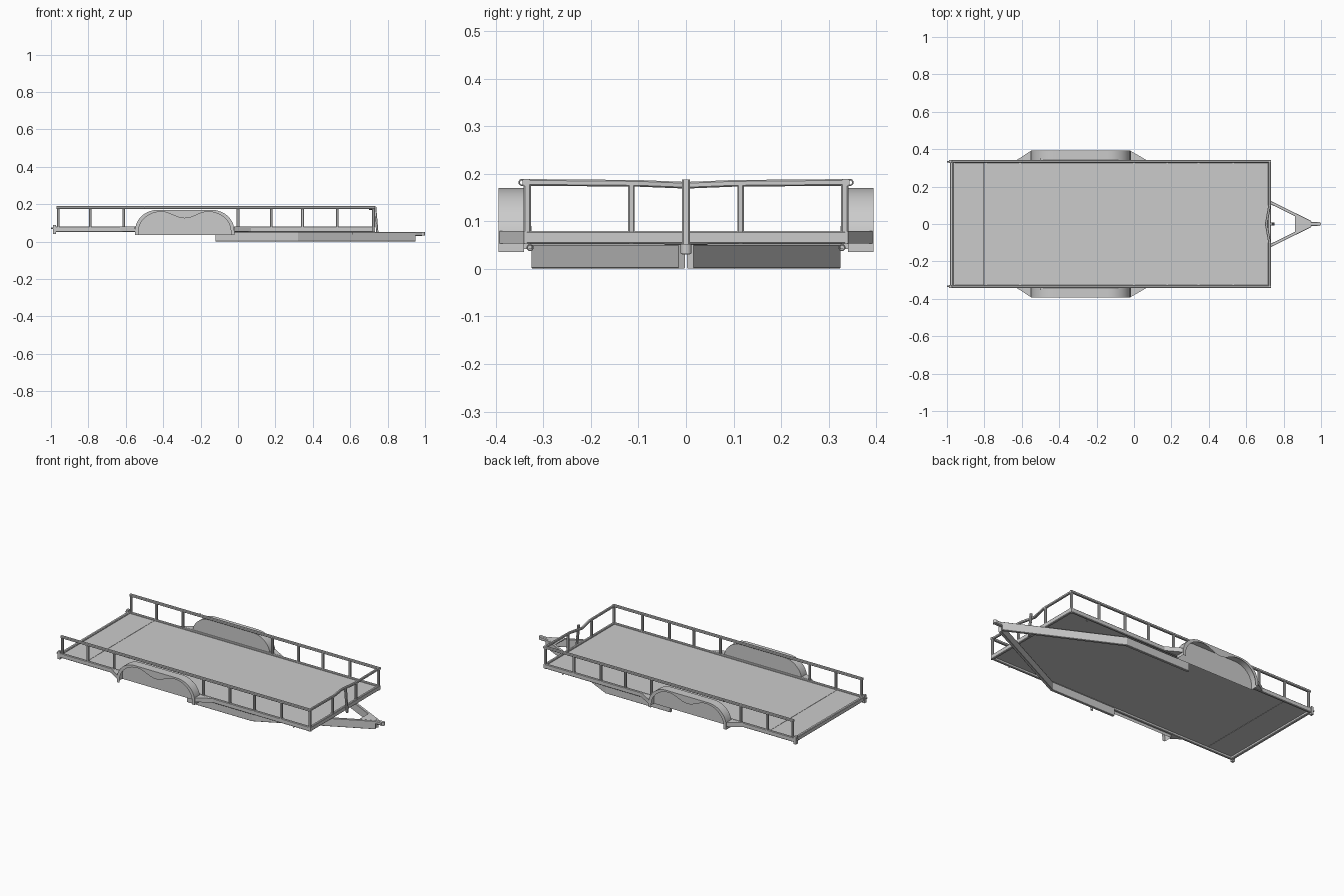
import bpy, bmesh, math
from mathutils import Vector

if "Cube" in bpy.data.objects:
    bpy.data.objects.remove(bpy.data.objects["Cube"])


def finish(name, bm, smooth=False):
    bmesh.ops.recalc_face_normals(bm, faces=bm.faces)
    me = bpy.data.meshes.new(name)
    bm.to_mesh(me)
    bm.free()
    ob = bpy.data.objects.new(name, me)
    bpy.context.collection.objects.link(ob)
    if smooth:
        for o in bpy.context.selected_objects:
            o.select_set(False)
        ob.select_set(True)
        bpy.context.view_layer.objects.active = ob
        bpy.ops.object.shade_smooth_by_angle(angle=math.radians(35))
    return ob


def sweep(name, pts, w, h, chamfer=0.2):
    """Tube with a chamfered rectangular section along a mitred path."""
    pts = [Vector(p) for p in pts]
    c = min(w, h) * chamfer
    a, b = w / 2, h / 2
    section = [(a, -b + c), (a, b - c), (a - c, b), (-a + c, b),
               (-a, b - c), (-a, -b + c), (-a + c, -b), (a - c, -b)]
    bm = bmesh.new()
    rings = []
    for i, p in enumerate(pts):
        d0 = (p - pts[i - 1]).normalized() if i else (pts[1] - p).normalized()
        d1 = (pts[i + 1] - p).normalized() if i < len(pts) - 1 else d0
        t = (d0 + d1).normalized()
        up = Vector((1, 0, 0)) if abs(t.z) > 0.9 else Vector((0, 0, 1))
        side = t.cross(up).normalized()
        up = side.cross(t)
        mitre = 1 / max(0.4, t.dot(d1))
        rings.append([bm.verts.new(p + side * u * mitre + up * v) for u, v in section])
    for r, s in zip(rings, rings[1:]):
        for k in range(8):
            bm.faces.new((r[k], r[(k + 1) % 8], s[(k + 1) % 8], s[k]))
    bm.faces.new(rings[0])
    bm.faces.new(rings[-1])
    return finish(name, bm)


def prism(name, outline, z0, z1):
    """Flat outline in x, y extruded from z0 to z1."""
    bm = bmesh.new()
    lo = [bm.verts.new((x, y, z0)) for x, y in outline]
    hi = [bm.verts.new((x, y, z1)) for x, y in outline]
    n = len(outline)
    bm.faces.new(lo)
    bm.faces.new(hi)
    for i in range(n):
        bm.faces.new((lo[i], lo[(i + 1) % n], hi[(i + 1) % n], hi[i]))
    return finish(name, bm)


def box(name, x0, x1, y0, y1, z0, z1):
    return prism(name, [(x0, y0), (x1, y0), (x1, y1), (x0, y1)], z0, z1)


def ring(name, loc, rot=(math.pi / 2, 0, 0)):
    bpy.ops.mesh.primitive_torus_add(major_radius=0.006, minor_radius=0.0015, major_segments=16,
                                     minor_segments=6, location=loc, rotation=rot)
    bpy.context.object.name = name


BACK, FRONT, HALF, RAIL_Z = -0.97, 0.725, 0.334, 0.182

# Deck: main plate and the short rear plate
box("deck_plate", -0.799, FRONT, -HALF, HALF, 0.066, 0.072)
box("rear_deck_plate", BACK, -0.801, -HALF, HALF, 0.066, 0.072)

# Raised tread marks on the deck
bm = bmesh.new()
for i in range(40):
    for j in range(17):
        x = -0.78 + i * 0.038 + (j % 2) * 0.01
        y = -0.31 + j * 0.0387
        v = [bm.verts.new((x + dx, y + dy, z)) for dx, dy, z in
             ((-0.005, 0, 0.072), (0, -0.0015, 0.0728), (0.005, 0, 0.072), (0, 0.0015, 0.0728))]
        bm.faces.new(v)
finish("deck_tread", bm)

# Deck frame
sweep("front_frame", [(FRONT, -HALF, 0.066), (FRONT, HALF, 0.066)], 0.016, 0.028)
sweep("rear_frame", [(-0.975, -HALF, 0.066), (-0.975, HALF, 0.066)], 0.018, 0.028)

posts = [-0.962, -0.79, -0.61, 0.0, 0.178, 0.345, 0.53]
for s, side in ((-1, "right"), (1, "left")):
    sweep(side + "_frame", [(-0.98, s * HALF, 0.066), (FRONT + 0.007, s * HALF, 0.066)], 0.014, 0.028)
    # Side railing
    for i, x in enumerate(posts):
        sweep(f"{side}_post_{i}", [(x, s * HALF, 0.055), (x, s * HALF, RAIL_Z)], 0.014, 0.014)
    sweep(side + "_corner_post", [(FRONT, s * HALF, 0.052), (FRONT, s * HALF, RAIL_Z)], 0.015, 0.015)
    sweep(side + "_front_post", [(FRONT, s * 0.115, 0.052), (FRONT, s * 0.115, 0.178)], 0.014, 0.014)
    sweep(side + "_top_rail", [(BACK, s * 0.336, RAIL_Z), (FRONT + 0.008, s * 0.336, RAIL_Z)], 0.015, 0.015)
    # Rear corner bracket with pin
    box(side + "_rear_bracket", -0.99, -0.974, s * HALF - 0.009, s * HALF + 0.009, 0.042, 0.09)
    sweep(side + "_rear_pin", [(-1.0, s * HALF, 0.072), (-0.98, s * HALF, 0.072)], 0.008, 0.008)
    # Tie-down rings
    ring(side + "_rail_hook", (-0.5, s * 0.345, 0.182), (0, math.pi / 2, 0))
    ring(side + "_frame_hook", (0.61, s * 0.328, 0.045), (0, math.pi / 2, 0))
    # Tongue beam running back under the deck edge
    sweep(side + "_tongue_beam", [(-0.12, s * 0.317, 0.026), (0.32, s * 0.317, 0.026),
                                  (0.945, s * 0.009, 0.026)], 0.016, 0.05, 0.1)
    # Steps at both ends of the fender
    y0, y1 = s * 0.34, s * 0.392
    prism(side + "_rear_step", [(-0.63, y0), (-0.55, y0), (-0.55, y1)], 0.054, 0.08)
    prism(side + "_front_step", [(-0.02, y0), (0.07, y0), (-0.02, y1)], 0.054, 0.08)

    # Fender: inner plate, top band and scalloped outer skirt over two wheels
    outer, inner = [], []
    for i in range(9):
        f = i / 8
        outer.append((0.145 * f, 0.17))
        inner.append((0.125 * f, 0.1425 - 0.0175 * math.cos(math.pi * f)))
    for i in range(1, 11):
        a = math.pi / 2 * i / 10
        outer.append((0.145 + 0.12 * math.sin(a), 0.06 + 0.11 * math.cos(a)))
        inner.append((0.125 + 0.122 * math.sin(a), 0.055 + 0.105 * math.cos(a)))
    outer.append((0.265, 0.036))
    inner.append((0.247, 0.036))
    bm = bmesh.new()

    def arch(half, y):
        full = [(-u, z) for u, z in reversed(half[1:])] + half
        return [bm.verts.new((-0.285 + u, s * y, z)) for u, z in full]

    plate, edge, lip = arch(outer, 0.341), arch(outer, 0.394), arch(inner, 0.394)
    bm.faces.new(plate)
    for a, b in ((plate, edge), (edge, lip)):
        for i in range(len(a) - 1):
            bm.faces.new((a[i], a[i + 1], b[i + 1], b[i]))
    finish(side + "_fender", bm, smooth=True)

# Front top rail, dented back in the middle
sweep("front_top_rail", [(FRONT, -HALF, RAIL_Z), (FRONT, -0.1, 0.180), (0.707, 0, 0.176),
                         (FRONT, 0.1, 0.180), (FRONT, HALF, RAIL_Z)], 0.014, 0.014)

# Leaning centre post
sweep("centre_post", [(0.745, 0, 0.045), (0.733, 0, 0.188)], 0.016, 0.012)

# Coupler: gusset plate, socket and nose
prism("coupler_plate", [(0.86, -0.045), (0.94, -0.014), (0.94, 0.014), (0.86, 0.045)], 0.047, 0.052)
sweep("coupler_body", [(0.915, 0, 0.041), (0.985, 0, 0.041)], 0.024, 0.022)
bpy.ops.mesh.primitive_cylinder_add(vertices=20, radius=0.012, depth=0.02, location=(0.988, 0, 0.042))
bpy.context.object.name = "coupler_nose"
bpy.ops.object.shade_smooth_by_angle(angle=math.radians(35))
